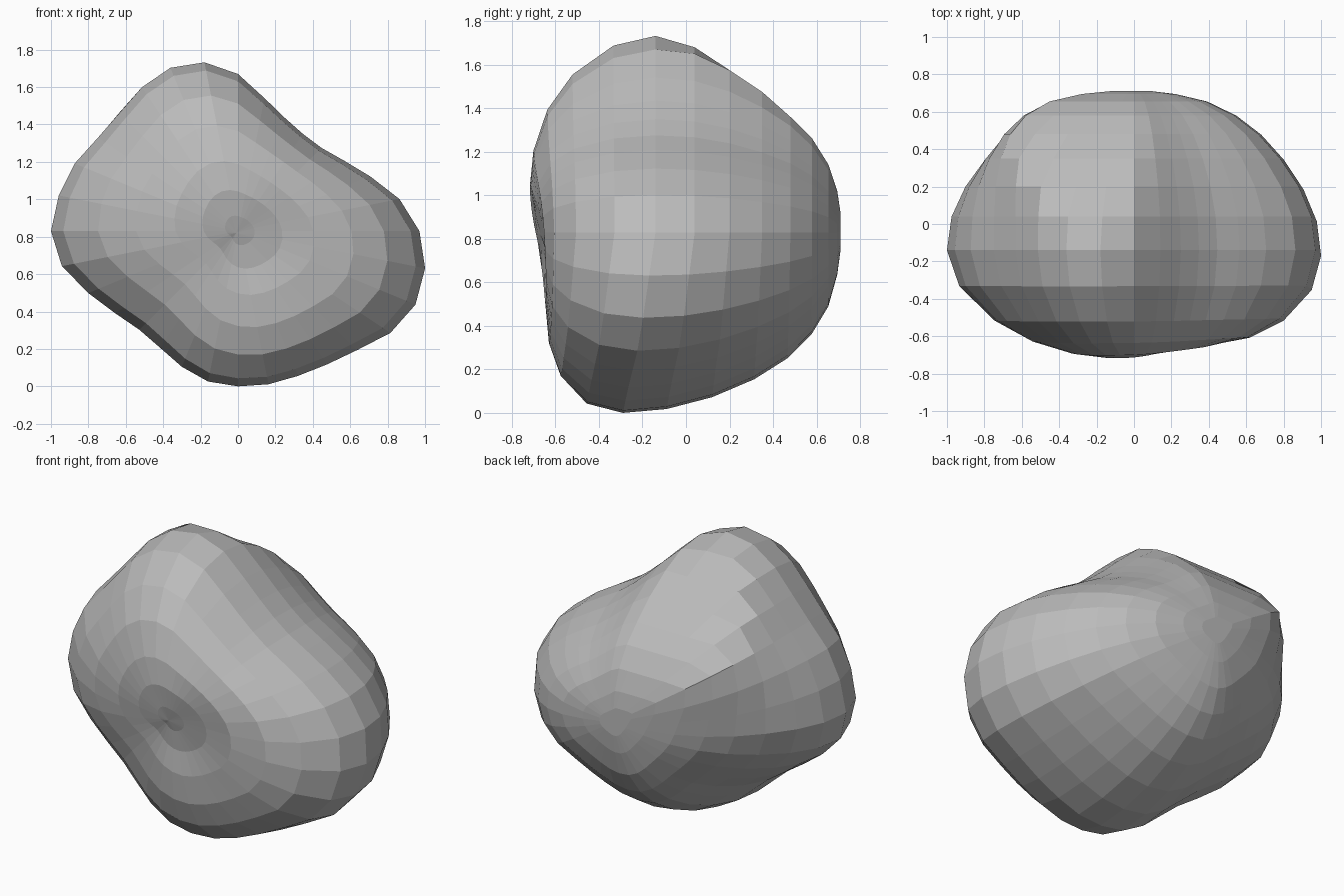
import bpy, bmesh
from math import sin, cos, radians, tau

cube = bpy.data.objects.get("Cube")
if cube:
    bpy.data.objects.remove(cube, do_unlink=True)

CENTRE_Z = 0.83
MEAN = 0.86

# Outline of the widest section: radius at even angles, from +x towards +z
OUTLINE = [0.97, 0.88, 0.765, 0.68, 0.63, 0.625, 0.655, 0.725,
           0.84, 0.92, 0.945, 0.925, 0.895, 0.90, 0.945, 0.977,
           1.0, 0.96, 0.866, 0.79, 0.746, 0.75, 0.785, 0.82,
           0.83, 0.835, 0.838, 0.857, 0.90, 0.98, 1.027, 1.02]

# Sections from front to back: (depth y, scale of the outline, crown height)
FRONT = [(-0.67, 0.09, 1), (-0.672, 0.24, 1), (-0.667, 0.41, 1),
         (-0.615, 0.62, 1), (-0.51, 0.80, 1), (-0.33, 0.95, 1)]
BACK = [(-0.14, 1.0, 1), (0.04, 0.975, 0.85), (0.20, 0.90, 0.745),
        (0.35, 0.79, 0.645), (0.48, 0.665, 0.53), (0.58, 0.53, 0.43),
        (0.655, 0.375, 0.31), (0.695, 0.21, 0.19), (0.71, 0.09, 0.09)]

# Swellings and hollows between rim and end: (angle, amount, sharpness)
FRONT_BUMPS = [(220, -0.3, 4), (125, 0.15, 6)]
BACK_BUMPS = [(137, 1.0, 8), (255, 0.12, 4), (350, 0.15, 4)]


def section(bm, y, s, crown, front):
    """One closed loop of the boulder, rounder towards the two ends."""
    loop = []
    for i, radius in enumerate(OUTLINE):
        a = tau * i / len(OUTLINE)
        blend = (1 - s) * (0.8 if front else 0.5)
        r = s * (radius + (MEAN - radius) * blend)
        for angle, amount, power in FRONT_BUMPS if front else BACK_BUMPS:
            r += amount * s * (1 - s) * max(0, cos(a - radians(angle))) ** power
        # the underside sits further forward
        depth = y - 0.15 * s ** (3 if front else 6) * max(0, -sin(a))
        if front:
            # face leaning out towards the top
            depth -= 0.06 * (1 - s) * min(1, s * 5) * cos(a - radians(115))
            r *= 1 + 0.12 * (1 - s) * cos(a)
        # flattened slope behind the crown
        if r * sin(a) > crown:
            r = crown / sin(a)
        loop.append(bm.verts.new((r * cos(a), depth, CENTRE_Z + r * sin(a))))
    return loop


# Boulder skin
bm = bmesh.new()
loops = [section(bm, *row, True) for row in FRONT]
loops += [section(bm, *row, False) for row in BACK]
n = len(OUTLINE)
for near, far in zip(loops, loops[1:]):
    for i in range(n):
        j = (i + 1) % n
        bm.faces.new((near[i], near[j], far[j], far[i]))

# Fans closing the two ends
for loop, y in ((loops[0], -0.668), (loops[-1], 0.71)):
    pole = bm.verts.new((-0.01, y, CENTRE_Z - 0.01))
    for i in range(n):
        bm.faces.new((loop[i], loop[(i + 1) % n], pole))
bmesh.ops.recalc_face_normals(bm, faces=bm.faces)

mesh = bpy.data.meshes.new("boulder")
bm.to_mesh(mesh)
bm.free()
boulder = bpy.data.objects.new("boulder", mesh)
bpy.context.collection.objects.link(boulder)

# Stone colour
stone = bpy.data.materials.new("stone grey")
stone.use_nodes = True
colour = (0.5, 0.5, 0.5, 1)
stone.diffuse_color = colour
stone.node_tree.nodes["Principled BSDF"].inputs["Base Color"].default_value = colour
mesh.materials.append(stone)
